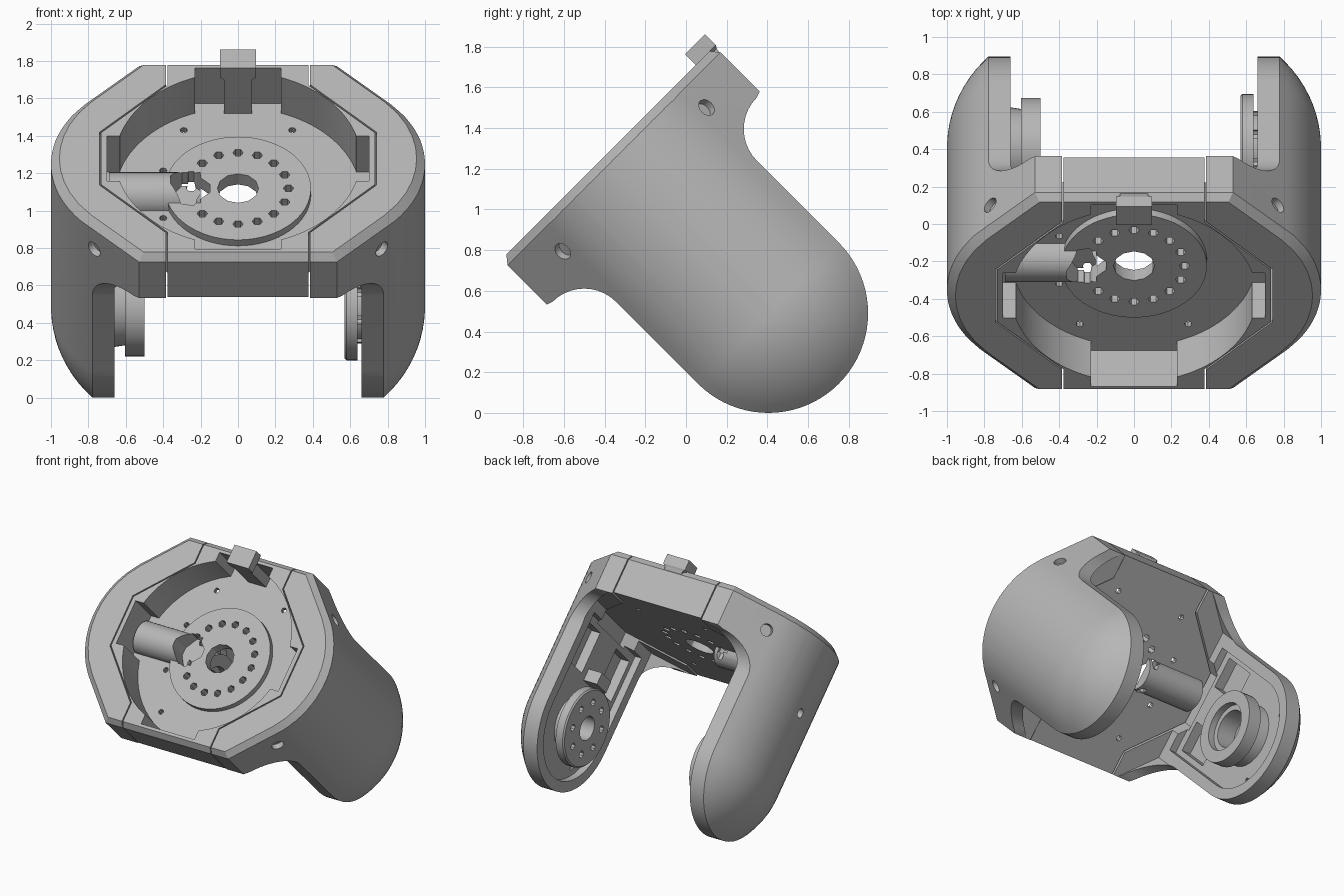
import bpy, bmesh
from math import sin, cos, pi, sqrt, radians
from mathutils import Matrix, Vector

if "Cube" in bpy.data.objects:
    bpy.data.objects.remove(bpy.data.objects["Cube"], do_unlink=True)

GREY = (0.47, 0.47, 0.47, 1)
mat = bpy.data.materials.new("satin_grey")
mat.use_nodes = True
mat.diffuse_color = GREY
mat.node_tree.nodes["Principled BSDF"].inputs["Base Color"].default_value = GREY

TOP, UNDER, FLOOR = 1.115, 0.81, 0.845   # bracket heights above the joint axis
EDGE, ARM_R = 0.74, 0.49                 # plate half depth, arm half width


def loft(name, loops):
    """Closed solid through rings of equal length."""
    bm = bmesh.new()
    rings = [[bm.verts.new(p) for p in ring] for ring in loops]
    n = len(rings[0])
    for a, b in zip(rings, rings[1:]):
        for i in range(n):
            bm.faces.new((a[i], a[(i + 1) % n], b[(i + 1) % n], b[i]))
    bm.faces.new(rings[0][::-1])
    bm.faces.new(rings[-1])
    bmesh.ops.recalc_face_normals(bm, faces=bm.faces)
    mesh = bpy.data.meshes.new(name)
    bm.to_mesh(mesh)
    bm.free()
    mesh.materials.append(mat)
    obj = bpy.data.objects.new(name, mesh)
    bpy.context.collection.objects.link(obj)
    return obj


def prism(name, pts, a, b, axis="z"):
    place = (lambda p, h: (h, p[0], p[1])) if axis == "x" else (lambda p, h: (p[0], p[1], h))
    return loft(name, [[place(p, h) for p in pts] for h in (a, b)])


def circle(r, n=48, c=(0, 0), a0=0.0):
    return [(c[0] + r * cos(a0 + 2 * pi * i / n), c[1] + r * sin(a0 + 2 * pi * i / n)) for i in range(n)]


def rect(x0, x1, y0, y1):
    return [(x0, y0), (x1, y0), (x1, y1), (x0, y1)]


def boolean(obj, cutter, op="DIFFERENCE"):
    """Apply one boolean and drop the cutter."""
    mod = obj.modifiers.new("cut", "BOOLEAN")
    mod.object, mod.operation, mod.solver = cutter, op, "EXACT"
    dg = bpy.context.evaluated_depsgraph_get()
    mesh = bpy.data.meshes.new_from_object(obj.evaluated_get(dg))
    obj.modifiers.clear()
    obj.data = mesh
    bpy.data.objects.remove(cutter, do_unlink=True)


def transform(obj, m):
    obj.data.transform(m)
    if m.determinant() < 0:
        obj.data.flip_normals()


def shell_x(r):
    """Outer side surface: rounded middle, then a 45 degree flank."""
    return 0.35 + sqrt(0.4225 - r * r) if r < 0.45 else 0.819 - (r - 0.45)


def chamfer_hull():
    half = [(shell_x(r), r) for r in (EDGE, .45, .36, .27, .18, .09, 0)]
    right = half + [(x, -u) for x, u in half[-2::-1]]
    outline = right + [(-x, u) for x, u in right[::-1]]
    return loft("hull", [[(x * s, u * s, h) for x, u in outline]
                         for h, s in ((-1, 1.03), (1.045, 1.03), (TOP, 0.955))])


def octagon(g):
    q = [(0.385 - g, EDGE), (0.385 - g, 0.56 - g / 2), (0.74 - g, 0.2 - g / 2)]
    right = q + [(x, -u) for x, u in q[::-1]]
    return right + [(-x, u) for x, u in right[::-1]]


# Centre plate with the round pocket and four wall notches
plate = prism("centre_plate", octagon(0.008), UNDER, TOP)
boolean(plate, chamfer_hull(), "INTERSECT")
boolean(plate, prism("c", circle(0.655, 64), FLOOR, 1.3))
boolean(plate, prism("c", rect(-0.7, 0.7, -0.17, 0.17), FLOOR, 1.3))
boolean(plate, prism("c", rect(-0.23, 0.23, -0.685, 0.685), FLOOR, 1.3))

# Raised hub and cable tunnel joined to the floor
boolean(plate, prism("c", circle(0.39, 64), 0.825, 0.89), "UNION")
boolean(plate, prism("c", circle(0.125, 32, (0, 0.835)), -0.69, -0.2, "x"), "UNION")
opening = [(-0.36, 0.03), (-0.3, 0.12), (-0.24, 0.12), (-0.15, 0.03)]
boolean(plate, prism("c", opening + [(x, -u) for x, u in opening[::-1]], 0.79, 1))
boolean(plate, prism("c", circle(0.11, 12), 0, 2))
for i in range(16):
    a = 2 * pi * i / 16
    if i != 8:
        boolean(plate, prism("c", circle(0.028, 6, (0.27 * cos(a), 0.27 * sin(a))), 0, 2))
for x, u in ((-.29, .485), (.29, .485), (-.29, -.485), (.29, -.485), (-.4, .18), (-.4, -.18)):
    boolean(plate, prism("c", circle(0.02, 8, (x, u)), 0, 2))

# Index tab on the back wall
tab = loft("index_tab", [[(x, u, h) for x, u in rect(-w, w, 0.61, d)]
                         for h, w, d in ((0.83, .075, .7), (1.1, .075, .74), (1.115, .095, .75), (1.19, .095, .75))])


# Side cover with its arm
def side_cover():
    flare = [(EDGE, 1.3), (EDGE, 0.8)]
    flare += [(0.71 + 0.22 * cos(radians(d)), 0.57 + 0.22 * sin(radians(d))) for d in range(90, 181, 9)]
    tip = [(ARM_R * cos(a), -ARM_R * sin(a)) for a in (pi * i / 40 for i in range(41))]
    cover = prism("side_cover", flare + tip + [(-u, h) for u, h in flare[::-1]], 0.3, 1.1, "x")
    # domed outer skin
    loops = []
    for r in (.85, .45, .42, .38, .33, .28, .23, .18, .13, .08, .03):
        arc = [(r * cos(a), -r * sin(a)) for a in (pi * i / 40 for i in range(41))]
        loops.append([(shell_x(r), u, h) for u, h in [(r, 1.4)] + arc + [(-r, 1.4)]])
    loops.insert(0, [(0.2, u, h) for _, u, h in loops[0]])
    boolean(cover, loft("c", loops), "INTERSECT")
    boolean(cover, chamfer_hull(), "INTERSECT")
    # room between the arms, and the seat for the plate
    gap = [(0.66, 0.5), (0.23, 0.93), (0, 0.93)]
    boolean(cover, prism("c", gap + [(x, -u) for x, u in gap[::-1]], -1, UNDER - 0.01))
    boolean(cover, prism("c", octagon(0), 0.7, 1.4))
    # shallow inner recess and two deeper pockets beside the web
    arc = [(0.41 * cos(a), -0.41 * sin(a)) for a in (pi * i / 32 for i in range(33))]
    boolean(cover, prism("c", [(0.41, 0.72)] + arc + [(-0.41, 0.72)], 0.5, 0.715, "x"))
    for s in (-1, 1):
        boolean(cover, prism("c", rect(*sorted((s * 0.14, s * 0.37)), 0.34, 0.66), 0.5, 0.79, "x"))
        # angled screw sockets on the flanks
        hole = prism("c", circle(0.045, 16), -0.04, 0.2)
        transform(hole, Matrix.Translation((shell_x(0.5), s * 0.5, 0.93))
                  @ Vector((1, s, 0)).to_track_quat("Z", "Y").to_matrix().to_4x4())
        boolean(cover, hole)
        boolean(cover, prism("c", circle(0.018, 8, (s * 0.26, -0.24)), 0.6, 0.76, "x"))
    return cover


left = side_cover()
left.name = "left_cover"
right = left.copy()
right.data = left.data.copy()
right.name = "right_cover"
bpy.context.collection.objects.link(right)
transform(right, Matrix.Scale(-1, 4, (1, 0, 0)))
boolean(right, prism("c", circle(0.035, 16, (0, 0.55)), -1.1, -0.9, "x"))


# Joint parts: stepped discs turned about the x axis
def stepped(name, steps):
    return loft(name, [[(x, u, h) for u, h in circle(r)] for x, r in steps])


horn = stepped("left_horn", ((.73, .2), (.64, .2), (.64, .29), (.58, .29), (.57, .28)))
boolean(horn, prism("c", circle(0.09, 24), 0.5, 0.68, "x"))
for i in range(8):
    a = pi / 8 + pi * i / 4
    boolean(horn, prism("c", circle(0.026, 8, (0.19 * cos(a), 0.19 * sin(a))), 0.5, 0.68, "x"))

bearing = stepped("right_bearing", ((-.73, .23), (-.605, .21), (-.605, .27), (-.5, .27)))
boolean(bearing, prism("c", circle(0.18, 40), -0.55, -0.4, "x"))
boolean(bearing, prism("c", circle(0.14, 32), -0.7, -0.4, "x"))

clip = prism("left_clip", rect(-0.08, 0.08, 0.31, 0.4), 0.6, 0.73, "x")

# Tilt everything forward by 45 degrees and set it on the ground
parts = [plate, tab, left, right, horn, bearing, clip]
tilt = Matrix.Translation((0, 0.405, ARM_R)) @ Matrix.Rotation(pi / 4, 4, "X")
bpy.ops.object.select_all(action="DESELECT")
for p in parts:
    transform(p, tilt)
    p.select_set(True)
bpy.context.view_layer.objects.active = plate
bpy.ops.object.shade_smooth_by_angle(angle=radians(30))
